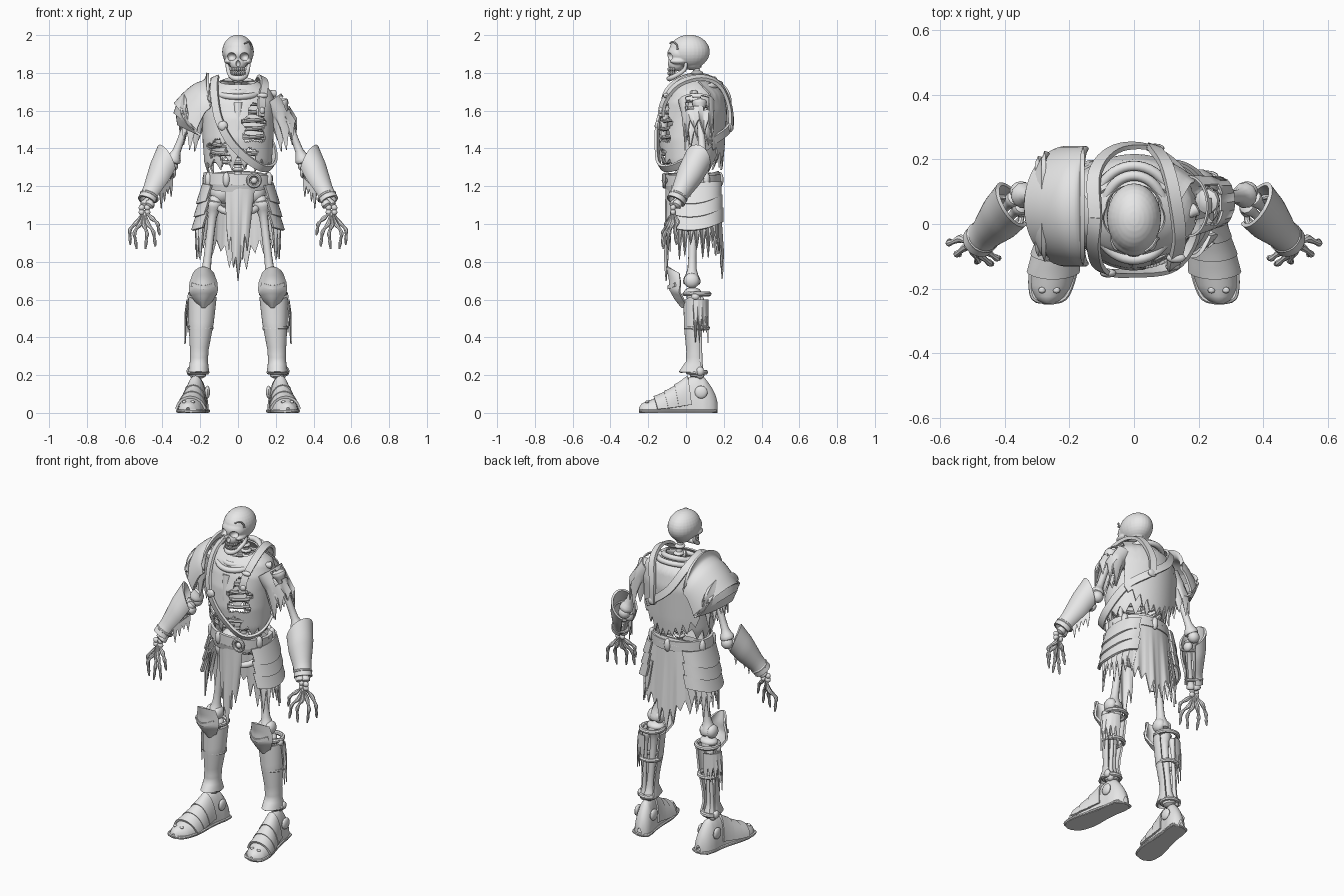
import bpy, bmesh, math
from math import sin, cos, pi, radians
from mathutils import Vector, Matrix

if "Cube" in bpy.data.objects:
    bpy.data.objects.remove(bpy.data.objects["Cube"])

grey = bpy.data.materials.new("grey")
grey.diffuse_color = (0.8, 0.8, 0.8, 1)
grey.use_nodes = True
grey.node_tree.nodes["Principled BSDF"].inputs["Base Color"].default_value = grey.diffuse_color


# ---------- helpers ----------
def make(name, bm, thick=0):
    bmesh.ops.recalc_face_normals(bm, faces=bm.faces)
    me = bpy.data.meshes.new(name)
    bm.to_mesh(me)
    bm.free()
    me.materials.append(grey)
    ob = bpy.data.objects.new(name, me)
    bpy.context.collection.objects.link(ob)
    if thick:
        m = ob.modifiers.new("thickness", 'SOLIDIFY')
        m.thickness, m.offset = thick, 0
    return ob


def grid(name, f, nu, nv, thick=0.008, closed=False, keep=None):
    """Sheet through f(u, v); keep(point) decides which faces survive."""
    bm = bmesh.new()
    cols = nu if closed else nu + 1
    vs = [[bm.verts.new(f(i / nu, j / nv)) for i in range(cols)] for j in range(nv + 1)]
    for j in range(nv):
        for i in range(nu):
            k = (i + 1) % cols
            q = (vs[j][i], vs[j][k], vs[j + 1][k], vs[j + 1][i])
            if keep is None or keep(sum((v.co for v in q), Vector()) / 4):
                bm.faces.new(q)
    bmesh.ops.delete(bm, geom=[v for v in bm.verts if not v.link_faces], context='VERTS')
    return make(name, bm, thick)


def smooth(pts, steps, closed=False):
    """Catmull-Rom sampling of a path; works for positions with radius too."""
    p, n, out = [Vector(q) for q in pts], len(pts), []
    get = (lambda i: p[i % n]) if closed else (lambda i: p[max(0, min(n - 1, i))])
    for i in range(n if closed else n - 1):
        a, b, c, d = (get(i + k) for k in (-1, 0, 1, 2))
        for k in range(steps):
            t = k / steps
            out.append(0.5 * (2 * b + (c - a) * t + (2 * a - 5 * b + 4 * c - d) * t * t
                              + (3 * b - a - 3 * c + d) * t ** 3))
    return out if closed else out + [p[-1]]


def tube(name, pts, r=None, sides=10, steps=4, closed=False):
    """Round sweep; points are (x, y, z, radius) or (x, y, z) with one radius."""
    path = smooth([tuple(q) + ((r,) if r else ()) for q in pts], steps, closed)
    pos, n = [q.to_3d() for q in path], len(path)
    bm, rings, axis = bmesh.new(), [], None
    for i in range(n):
        t = (pos[(i + 1) % n] - pos[i - 1]) if closed else pos[min(i + 1, n - 1)] - pos[max(i - 1, 0)]
        t.normalize()
        axis = t.orthogonal() if axis is None else axis - t * axis.dot(t)
        axis.normalize()
        b = t.cross(axis)
        rings.append([bm.verts.new(pos[i] + path[i][3] * (axis * cos(2 * pi * k / sides) + b * sin(2 * pi * k / sides)))
                      for k in range(sides)])
    for i in range(n if closed else n - 1):
        a, b = rings[i], rings[(i + 1) % n]
        for k in range(sides):
            bm.faces.new((a[k], a[(k + 1) % sides], b[(k + 1) % sides], b[k]))
    if not closed:
        bm.faces.new(rings[0])
        bm.faces.new(rings[-1])
    return make(name, bm)


def bone(name, a, b, r, end=1.9):
    a, b = Vector(a), Vector(b)
    prof = [(0, .5), (.03, end), (.09, end), (.2, 1.1), (.5, 1), (.8, 1.1), (.91, end), (.97, end), (1, .5)]
    return tube(name, [tuple(a.lerp(b, t)) + (r * k,) for t, k in prof], steps=2)


def blobs(name, items, seg=20):
    """Ellipsoids (centre, size) in one object."""
    bm = bmesh.new()
    for c, s in items:
        bmesh.ops.create_uvsphere(bm, u_segments=seg, v_segments=seg // 2 + 2, radius=1,
                                  matrix=Matrix.Translation(c) @ Matrix.Diagonal((*s, 1)))
    return make(name, bm)


def band(name, pts, w, closed=False, thick=0.014, mid=(0, .04, 1.5)):
    """Flat strap whose face points away from mid."""
    p = smooth(pts, 6, closed)
    n = len(p)

    def f(u, v):
        j = round(v * (n if closed else n - 1))
        t = p[(j + 1) % n] - p[j - 1] if closed else p[min(j + 1, n - 1)] - p[max(j - 1, 0)]
        side = t.cross(p[j % n] - Vector(mid)).normalized()
        return p[j % n] + side * w * (u - .5)
    return grid(name, f, 2, n if closed else n - 1, thick)


def interp(rows, x):
    for a, b in zip(rows, rows[1:]):
        if x <= b[0]:
            t = max(0, (x - a[0]) / (b[0] - a[0]))
            return [p + (q - p) * t for p, q in zip(a[1:], b[1:])]
    return rows[-1][1:]


def teeth(u, k):
    """Ragged hem from 0 to 1 with k uneven points."""
    i, t = divmod(u * k, 1)
    return (1 - abs(2 * t - 1)) * (.35 + .65 * abs(sin(i * 2.4 + k)))


# ---------- skull ----------
skull = blobs("skull", [((0, .018, 1.912), (.084, .108, .09)), ((0, -.035, 1.9), (.072, .064, .055)),
                        ((0, -.052, 1.85), (.044, .045, .042)), ((.05, -.04, 1.862), (.024, .045, .016)),
                        ((-.05, -.04, 1.862), (.024, .045, .016)), ((0, .03, 1.85), (.05, .055, .035))], 28)
rm = skull.modifiers.new("merge", 'REMESH')
rm.mode, rm.voxel_size = 'VOXEL', .005
cutter = blobs("socket_cutter", [((s * .036, -.098, 1.885), (.026, .04, .023)) for s in (-1, 1)]
               + [((0, -.1, 1.85), (.012, .025, .018))])
cutter.hide_render = True
bo = skull.modifiers.new("sockets", 'BOOLEAN')
bo.object, bo.operation = cutter, 'DIFFERENCE'
tube("jaw", [(-.058, .0, 1.855, .008), (-.052, -.01, 1.815, .011), (-.034, -.065, 1.779, .013), (0, -.088, 1.77, .015),
             (.034, -.065, 1.779, .013), (.052, -.01, 1.815, .011), (.058, .0, 1.855, .008)])
blobs("teeth", [((.036 * sin(a), -.05 - .042 * cos(a), z), (.006, .006, .011))
                for z in (1.798, 1.819) for a in [radians(d) for d in range(-75, 76, 18)]], 8)
tube("skull_crack", [(.035, -.085, 1.955), (.055, -.07, 1.965), (.068, -.05, 1.95), (.076, -.045, 1.925)], .005, 6)

# ---------- spine, ribs, pelvis ----------
spine = [(0, .07, 1.1), (0, .06, 1.25), (0, .11, 1.4), (0, .13, 1.58), (0, .08, 1.72), (0, .045, 1.86)]
tube("spine", spine, .018)
blobs("vertebrae", [(p, (.03, .032, .015)) for p in smooth(spine, 4)], 12)
body = [(1.26, .155, -.10, .13), (1.33, .175, -.125, .16), (1.45, .183, -.14, .185), (1.56, .185, -.132, .195),
        (1.64, .195, -.11, .195), (1.7, .175, -.085, .18), (1.735, .13, -.055, .15), (1.76, .085, -.02, .12)]


def around(a, z, k=1.0):
    rx, yf, yb = interp(body, z)
    return Vector((rx * k * cos(a), (yf + yb) / 2 + (yb - yf) / 2 * k * sin(a), z))


for i in range(8):
    pts = [around(2 * pi * j / 16, 1.35 + .044 * i, .92) + Vector((0, 0, .025 * sin(2 * pi * j / 16)))
           for j in range(16)]
    tube(f"rib_{i}", pts, .011, 8, 2, True)
tube("sternum", [(0, -.115, 1.4, .012), (0, -.122, 1.5, .02), (0, -.1, 1.64, .026)])
blobs("pelvis", [((s * .085, .06, 1.165), (.062, .06, .06)) for s in (-1, 1)] + [((0, .1, 1.14), (.05, .035, .07))])
tube("pelvic_ring", [(.1 * cos(a), .03 + .06 * sin(a), 1.09 + .03 * sin(a)) for a in [pi * k / 4 for k in range(8)]],
     .018, closed=True)


# ---------- torn shirt, collar, cape ----------
def shirt(u, v):
    a = 2 * pi * u
    low = 1.345 - .08 * teeth(u, 16) - .02 * cos(2 * a)
    # neckline hangs lower at the front
    high = 1.76 - .025 * max(0, -sin(a))
    return around(a, high + (low - high) * v)


holes = [(.085, 1.52, .055, .1), (-.11, 1.4, .045, .045), (.06, 1.37, .04, .03), (-.06, 1.345, .025, .03)]


def cloth_left(p):
    for x, z, w, h in holes:
        a = math.atan2(p.z - z, p.x - x)
        if p.y < 0 and math.hypot((p.x - x) / w, (p.z - z) / h) < 1 + .2 * sin(5 * a):
            return False
    return not (p.x > .13 and abs(p.z - 1.6) < .05 and abs(p.y - .06) < .05)


grid("torn_shirt", shirt, 128, 40, .008, True, cloth_left)
for k, (r, dz, th) in enumerate([(.095, 0, .016), (.125, -.022, .016)]):
    tube(f"collar_fold_{k}", [(r * cos(a), .035 + (r + .02) * sin(a), 1.725 + dz + (.04 if sin(a) > 0 else .03) * sin(a))
                              for a in [pi * j / 6 for j in range(12)]], th, closed=True)


def cape(u, v):
    a = 2 * u - 1
    low = 1.33 + .1 * abs(a) - .075 * teeth(u, 9)
    z = 1.755 + (low - 1.755) * v
    y = interp([(1.2, .18), (1.4, .2), (1.6, .213), (1.69, .195), (1.76, .13)], z)[0]
    return (.185 * a * (.75 + .25 * min(1, v * 4)), y - .07 * a * a, z)


grid("back_cape", cape, 72, 20)

# ---------- straps across the body ----------
band("chest_strap", [(-.12, .02, 1.775), (-.125, -.075, 1.7), (-.1, -.142, 1.55), (-.02, -.152, 1.41), (.12, -.13, 1.3),
                     (.19, -.02, 1.32), (.17, .13, 1.43), (.07, .23, 1.51), (-.05, .235, 1.61), (-.12, .16, 1.74)],
     .042, True)
band("shoulder_strap", [(.12, -.132, 1.57), (.125, -.115, 1.65), (.14, -.04, 1.74), (.125, .08, 1.775),
                        (.1, .18, 1.735), (.065, .232, 1.62), (.06, .238, 1.5)], .04, thick=.018)
blobs("strap_fittings", [((.12, -.13, 1.6), (.024, .014, .02)), ((-.08, -.152, 1.52), (.026, .014, .026)),
                         ((.065, .235, 1.51), (.03, .014, .024)), ((.13, -.105, 1.68), (.03, .016, .014))], 12)

# ---------- right pauldron ----------
for name, prof, wide, drop in [
        ("pauldron_upper", [(-.16, 1.8), (-.175, 1.76), (-.23, 1.735), (-.285, 1.69), (-.335, 1.635)], .18, .155),
        ("pauldron_middle", [(-.28, 1.69), (-.315, 1.64), (-.335, 1.585)], .165, .1),
        ("pauldron_lower", [(-.3, 1.64), (-.32, 1.58), (-.315, 1.525)], .15, .06)]:
    line = smooth(prof, 6)

    def plate(u, v, line=line, wide=wide, drop=drop):
        a = radians(85) * (2 * u - 1)
        p, c = line[round(v * (len(line) - 1))], 1 - cos(a)
        return (p.x + .13 * c * v, .055 + wide * sin(a), p.y - drop * c)
    grid(name, plate, 24, len(line) - 1, .014)

# ---------- arms ----------
for s, side in ((-1, "right"), (1, "left")):
    def P(x, y, z, *r):
        return (s * x, y, z, *r)
    bone(side + "_collar_bone", P(.03, -.05, 1.7), P(.2, .05, 1.69), .013, 1.5)
    bone(side + "_upper_arm", P(.22, .07, 1.66), P(.35, .09, 1.32), .02)
    bone(side + "_forearm_outer", P(.365, .085, 1.32), P(.5, -.055, 1.09), .013)
    bone(side + "_forearm_inner", P(.345, .06, 1.31), P(.475, -.07, 1.09), .013)
    blobs(side + "_elbow", [(P(.35, .1, 1.31), (.035, .033, .035)), (P(.35, .05, 1.27), (.024, .03, .03))], 14)

    # sleeve around the upper arm, ragged at the hem
    def sleeve(u, v):
        a = 2 * pi * u
        p = Vector((.17, .055, 1.65)).lerp(Vector((.265, .07, 1.525)), v)
        r = .08 - .015 * v
        hang = .13 * max(0, v - .5) * 2 * teeth(u, 9)
        return P(p.x + r * .7 * cos(a), p.y + r * 1.15 * sin(a), p.z + r * .5 * cos(a) - hang)
    grid(side + "_sleeve", sleeve, 72, 14, .007, True,
         lambda p: s < 0 or math.hypot(p.x - .23, (p.z - 1.625) * .8) > .04 or abs(p.y - .06) > .06)

    # bracer shell open on the inside, with a peak over the elbow
    top, wrist = Vector((.378, .06, 1.335)), Vector((.482, -.055, 1.12))
    d = (wrist - top).normalized()
    out = Vector((.8, -.1, .5))
    out = (out - d * out.dot(d)).normalized()
    across = d.cross(out)

    def bracer(u, v):
        a = radians(135) * (2 * u - 1)
        r = interp([(0, .07), (.35, .065), (.8, .043), (1, .046)], v)[0]
        c = top.lerp(wrist, v) - d * .055 * (1 - v) * cos(a)
        return P(*(c + r * (out * cos(a) + across * sin(a))))
    grid(side + "_bracer", bracer, 28, 12, .012)
    for t in (.25, .88):
        c, r = top.lerp(wrist, t), .066 - .024 * t
        tube(f"{side}_bracer_strap_{t}", [P(*(c + r * (out * cos(a) + across * sin(a))))
                                          for a in [pi * k / 4 for k in range(8)]], .009, 8, closed=True)
    grid(side + "_bracer_rag", lambda u, v: P(.345 + .07 * u, .03 - .07 * u,
         1.25 - .07 * u - v * (.03 + .08 * teeth(u, 4))), 24, 4, .006)

    # hand
    blobs(side + "_wrist_bones", [(P(.495 + dx, -.068, 1.075 + dz), (.017, .015, .016))
                                  for dx in (-.015, .015) for dz in (-.012, .012)], 10)
    ends = [(.535, -.045, 1.01, .57, -.05, .89), (.518, -.07, 1.0, .537, -.095, .868),
            (.498, -.085, .995, .49, -.12, .868), (.478, -.095, 1.0, .437, -.125, .88), (.455, -.085, 1.03, .415, -.105, .94)]
    for i, e in enumerate(ends):
        w, k, t = Vector((.495, -.068, 1.07)), Vector(e[:3]), Vector(e[3:])
        bend = Vector((.022 if i < 2 else -.012, -.012, .01))
        pts = [(w, .009), (w.lerp(k, .5), .007), (k, .013), (k.lerp(t, .25) + bend * .7, .008), (k.lerp(t, .45) + bend, .011),
               (k.lerp(t, .62) + bend * .7, .007), (k.lerp(t, .78) + bend * .4, .009), (t, .004)]
        tube(f"{side}_finger_{i}", [P(*p, r) for p, r in pts], sides=8, steps=3)

# ---------- belt and skirts ----------
def hip(a, z, k):
    return (k * .175 * cos(a), .035 + k * .14 * sin(a), z)


ring = [pi * k / 8 for k in range(16)]
band("belt", [hip(a, 1.235 - .008 * cos(a), 1) for a in ring], .06, True, .018, (0, .035, 1.235))
band("back_belt", [hip(a, 1.225 + .035 * sin(a), .97) for a in ring], .04, True, .018, (0, .035, 1.225))
tube("buckle_ring", [(.085 + .032 * cos(a), -.116, 1.23 + .032 * sin(a)) for a in ring], .01, 8, 1, True)
blobs("buckle_boss", [((.085, -.113, 1.23), (.018, .016, .018))], 12)
blobs("belt_loops", [(hip(radians(d), 1.235, 1.03), (.02, .02, .04)) for d in (-150, -110, -25, 30, 90, 160)], 10)


def tabard(u, v):
    a = 2 * u - 1
    low = .97 - .2 * max(0, 1 - abs(a) * 1.4) - .12 * teeth(u, 5)
    z = 1.22 + (low - 1.22) * v
    return (.01 * (1 - v) + a * (.08 - .02 * v), -.105 + .025 * a * a + .008 * sin(a * 7) * v, z)


def back_skirt(u, v):
    a = 2 * u - 1
    low = .95 - .11 * (1 - abs(a)) - .13 * teeth(u, 7)
    z = 1.22 + (low - 1.22) * v
    return (a * (.135 + .025 * v), .172 + .02 * v - .04 * a * a + .006 * sin(a * 9) * v, z)


grid("front_tabard", tabard, 60, 14)
grid("back_skirt", back_skirt, 70, 14)

# ---------- hip plates and legs ----------
for s, side in ((-1, "right"), (1, "left")):
    def P(x, y, z, *r):
        return (s * x, y, z, *r)
    for i in range(3):
        def tasset(u, v):
            a = radians(-54 + 126 * u)
            k = 1 + .07 * i + .19 * v
            return P(k * .182 * cos(a) ** .5, .045 + (.145 + .005 * i) * sin(a),
                     1.215 - .07 * i - .09 * v - .018 * cos(a * 2) * v + .012 * sin(a))
        grid(f"{side}_hip_plate_{i}", tasset, 20, 5, .013)

    def rag(u, v):
        a = radians(-45 + 115 * u)
        z = 1.1 - v * (.13 + .16 * teeth(u, 8))
        return P((.185 + .04 * v) * cos(a) ** .5, .045 + .13 * sin(a), z)
    grid(side + "_hip_rag", rag, 64, 8, .007)

    # leg bones
    bone(side + "_thigh_bone", P(.125, .04, 1.13), P(.178, .03, .67), .022, 2)
    blobs(side + "_knee_joint", [(P(.155, .03, .7), (.03, .042, .04)), (P(.2, .03, .7), (.03, .042, .04)),
                                 (P(.18, .035, .64), (.055, .045, .025)), (P(.12, .04, 1.12), (.036, .036, .036))], 14)
    bone(side + "_shin_bone", P(.18, .04, .65), P(.21, .06, .18), .02)
    bone(side + "_calf_bone", P(.215, .075, .62), P(.235, .075, .18), .011)

    # knee guard, greave
    def knee(u, v):
        a = 2 * u - 1
        y, w = interp([(0, -.1, .05), (.3, -.085, .07), (.55, -.085, .072), (.8, -.055, .045), (1, -.02, .012)], v)
        return P(.183 + w * a, y + .065 * a * a * (1 - .4 * v), .775 - .215 * v - .035 * a * a * (1 - v))
    grid(side + "_knee_guard", knee, 14, 14, .012)
    band(side + "_knee_ridge", [P(.125, -.056, .68), P(.183, -.092, .665), P(.245, -.056, .68)], .02, thick=.012,
         mid=P(.183, .03, .68))

    def greave(u, v):
        a = radians(-205 + 230 * u)
        x, rx, ry = interp([(0, .188, .07, .06), (.35, .195, .061, .057), (.7, .205, .044, .045), (.85, .207, .042, .047),
                            (1, .208, .05, .085)], v)
        return P(x + rx * cos(a), .052 + ry * sin(a), .585 - .37 * v + .03 * (1 - v) * abs(cos(a)))
    grid(side + "_greave", greave, 28, 20, .011)
    for z, x, r in ((.63, .188, .064), (.45, .197, .056), (.215, .21, .046)):
        tube(f"{side}_leg_strap_{z}", [P(x + r * cos(a), .058 + r * sin(a), z) for a in ring], .013, 8, 1, True)
    blobs(side + "_strap_buckles", [(P(.25, .05, .615), (.02, .024, .02)), (P(.257, .075, .22), (.016, .022, .024))], 10)

    def calf_rag(u, v):
        a = radians(-15 + 105 * u)
        return P(.2 + (.07 + .012 * v) * cos(a), .055 + .062 * sin(a), .6 - v * (.08 + .16 * teeth(u, 5)))
    grid(side + "_calf_rag", calf_rag, 40, 6, .006)

    # boot with overlapping instep plates and ankle disc
    rows = [(-.248, .012, .03), (-.235, .04, .05), (-.2, .062, .064), (-.15, .071, .083), (-.09, .068, .112), (-.03, .058, .15),
            (.01, .052, .185), (.06, .053, .2), (.1, .056, .185), (.13, .052, .145), (.155, .04, .1), (.168, .015, .05)]

    def boot_point(a, y, k=1.0, lift=0):
        w, h = interp(rows, y)
        return P(.227 - .155 * y + k * w * cos(a), y, max(0, k * h * sin(a)) + lift)
    grid(side + "_boot", lambda u, v: boot_point(2 * pi * u, -.248 + .416 * v), 24, 36, 0, True)
    tube(side + "_boot_sole", [boot_point(0, y, .96, .01) for y in (-.236, -.2, -.13, -.05, .05, .13, .155)]
         + [boot_point(pi, y, .96, .01) for y in (.155, .13, .05, -.05, -.13, -.2, -.236)], .009, 8, 3, True)
    for i, y in enumerate((-.15, -.095, -.04)):
        grid(f"{side}_boot_plate_{i}", lambda u, v: boot_point(radians(12 + 156 * u), y + .07 * v - .02 * sin(pi * u),
             1.04 + .06 * (1 - v)), 18, 4, .012)
    for k in (-1, 1):
        blobs(f"{side}_ankle_disc_{k}", [(P(.215 + k * .053, .08, .11), (.014, .034, .034))], 16)
    blobs(side + "_toe_rivets", [(P(.265 + dx, -.205, .058), (.012, .01, .008)) for dx in (-.025, .02)], 8)

# ---------- apply modifiers and shade ----------
bpy.ops.object.select_all(action='SELECT')
bpy.context.view_layer.objects.active = skull
bpy.ops.object.convert(target='MESH')
bpy.data.objects.remove(cutter)
bpy.ops.object.shade_smooth_by_angle(angle=radians(40))
